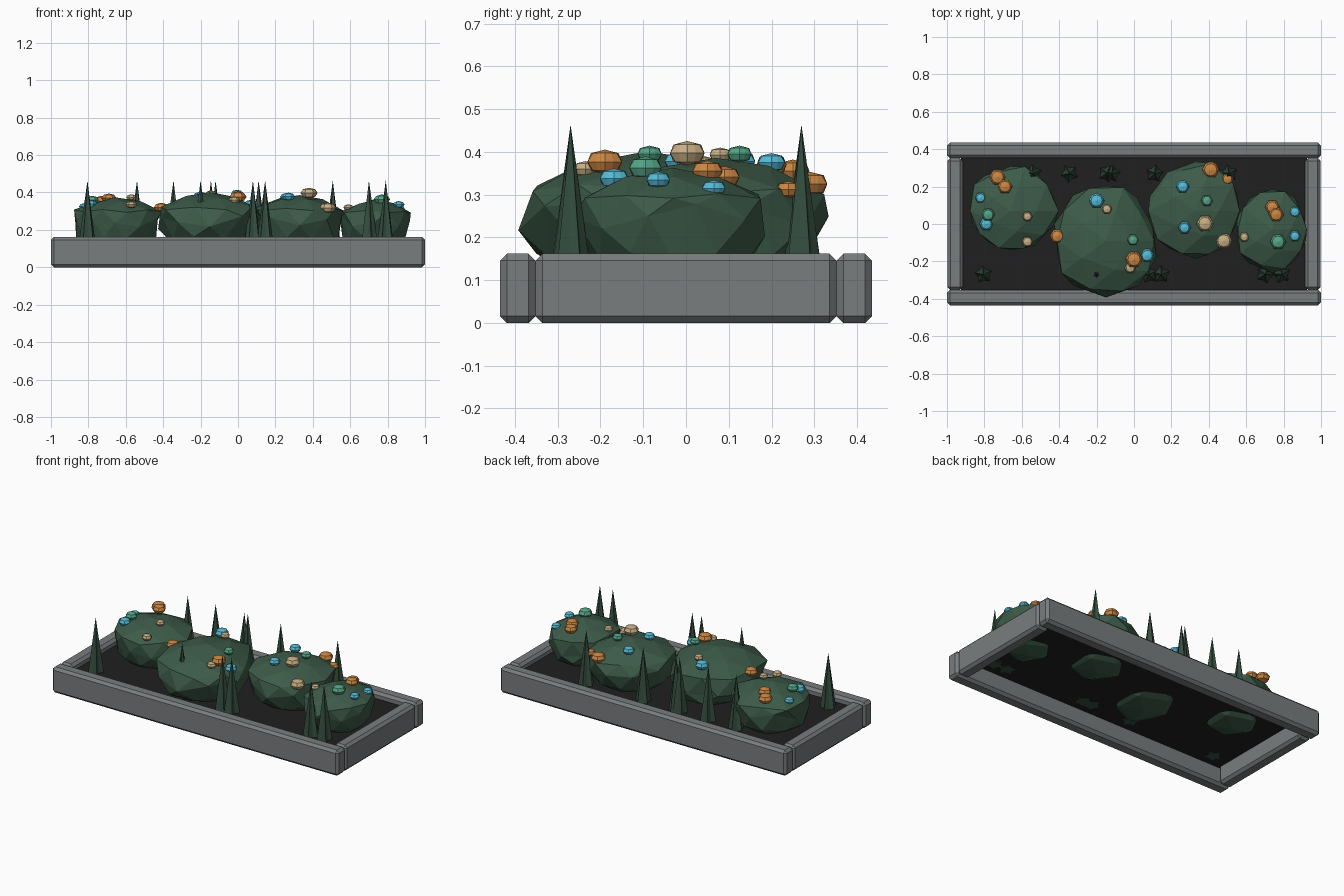
import bpy, bmesh, math, random
from mathutils import Vector

if "Cube" in bpy.data.objects:
    bpy.data.objects.remove(bpy.data.objects["Cube"])

random.seed(4)


def material(name, rgb):
    m = bpy.data.materials.new(name)
    m.diffuse_color = (*rgb, 1)
    m.use_nodes = True
    m.node_tree.nodes["Principled BSDF"].inputs["Base Color"].default_value = m.diffuse_color
    return m


STONE = material("grey stone", (0.19, 0.205, 0.21))
SOIL = material("dark soil", (0.014, 0.014, 0.014))
LEAF = material("leaf green", (0.046, 0.105, 0.066))
BLADE = material("blade green", (0.036, 0.078, 0.052))
FLOWER = {
    "orange": material("orange petals", (0.60, 0.24, 0.055)),
    "blue": material("blue petals", (0.09, 0.50, 0.68)),
    "green": material("mint petals", (0.09, 0.38, 0.24)),
    "cream": material("cream petals", (0.58, 0.43, 0.23)),
}


def finish(bm, name, mat):
    bmesh.ops.recalc_face_normals(bm, faces=bm.faces)
    mesh = bpy.data.meshes.new(name)
    bm.to_mesh(mesh)
    bm.free()
    mesh.materials.append(mat)
    ob = bpy.data.objects.new(name, mesh)
    bpy.context.collection.objects.link(ob)
    return ob


def box(name, lo, hi, mat, bevel=0):
    bm = bmesh.new()
    bmesh.ops.create_cube(bm, size=1)
    for v in bm.verts:
        v.co = [(a + b) / 2 + c * (b - a) for a, b, c in zip(lo, hi, v.co)]
    if bevel:
        bmesh.ops.bevel(bm, geom=bm.edges[:], offset=bevel, segments=1, affect='EDGES')
    return finish(bm, name, mat)


# Stone border and soil bed
for side, s in (("front", -1), ("back", 1)):
    y = sorted((s * 0.352, s * 0.435))
    box(side + "_border", (-1, y[0], 0), (1, y[1], 0.162), STONE, 0.016)
for side, s in (("left", -1), ("right", 1)):
    x = sorted((s * 0.915, s * 0.998))
    box(side + "_border", (x[0], -0.352, 0), (x[1], 0.352, 0.162), STONE, 0.016)
box("soil_bed", (-0.925, -0.365, 0.108), (0.925, 0.365, 0.122), SOIL)


def radius_at(outline, angle):
    """Interpolate the outline radius (angle, radius pairs) around the bush."""
    pts = sorted(outline)
    pts = [(pts[-1][0] - math.tau, pts[-1][1])] + pts + [(pts[0][0] + math.tau, pts[0][1])]
    for (a0, r0), (a1, r1) in zip(pts, pts[1:]):
        if a0 <= angle <= a1:
            return r0 + (r1 - r0) * (angle - a0) / max(a1 - a0, 1e-6)


# Bushes: rough icospheres shaped to a plan outline
def bush(name, cx, cy, top, outline):
    polar = [(math.atan2(y - cy, x - cx), math.hypot(x - cx, y - cy)) for x, y in outline]
    bm = bmesh.new()
    bmesh.ops.create_icosphere(bm, subdivisions=2, radius=1)
    mid = 0.235
    for v in bm.verts:
        x, y, z = v.co
        r = radius_at(polar, math.atan2(y, x)) * random.uniform(0.96, 1.06)
        wide = 1.12 if 0.3 < z < 0.8 else 1
        v.co = (cx + x * r * wide, cy + y * r * wide,
                mid + z * ((top - mid) if z > 0 else 0.165) * random.uniform(0.95, 1.03)
                + (random.uniform(-0.035, 0.045) if abs(z) < 0.2 else 0))
    finish(bm, name, LEAF)


bush("bush_1", -0.66, 0.07, 0.372, [(-0.40, 0.06), (-0.50, 0.24), (-0.63, 0.31), (-0.82, 0.24),
     (-0.88, 0.07), (-0.80, -0.08), (-0.64, -0.14), (-0.48, -0.08)])
bush("bush_2", -0.15, -0.09, 0.405, [(-0.41, -0.13), (-0.36, 0.11), (-0.07, 0.21), (0.03, 0.08),
     (0.11, -0.07), (0.08, -0.24), (-0.155, -0.39), (-0.39, -0.24)])
bush("bush_3", 0.33, 0.07, 0.39, [(0.07, 0.04), (0.17, 0.25), (0.38, 0.32), (0.51, 0.25),
     (0.56, 0.08), (0.50, -0.10), (0.35, -0.18), (0.19, -0.12)])
bush("bush_4", 0.74, -0.03, 0.36, [(0.55, 0.0), (0.58, 0.09), (0.74, 0.19), (0.89, 0.08),
     (0.92, -0.03), (0.87, -0.19), (0.73, -0.25), (0.58, -0.16)])


# Flowers: squat faceted heads with a lobed rim
def flower(name, color, x, y, z, r):
    bm = bmesh.new()
    bmesh.ops.create_uvsphere(bm, u_segments=12, v_segments=4, radius=1)
    for v in bm.verts:
        k = round(math.atan2(v.co.y, v.co.x) / (math.tau / 12)) % 2
        lobe = 0.88 if k and abs(v.co.z) < 0.1 else 1
        v.co = (x + v.co.x * r * lobe, y + v.co.y * r * lobe, z + v.co.z * r * 0.62)
    finish(bm, name, FLOWER[color])


flowers = {
    "orange": [(-0.73, 0.25, 0.355, 0.044), (-0.69, 0.20, 0.37, 0.040), (-0.41, -0.065, 0.32, 0.040),
               (0.0, -0.19, 0.377, 0.046), (0.41, 0.29, 0.325, 0.046), (0.50, 0.24, 0.312, 0.032),
               (0.74, 0.09, 0.342, 0.040), (0.76, 0.05, 0.355, 0.040)],
    "blue": [(-0.82, 0.14, 0.325, 0.030), (-0.79, 0.0, 0.338, 0.037), (-0.20, 0.125, 0.378, 0.042),
             (0.07, -0.168, 0.338, 0.038), (0.26, 0.20, 0.375, 0.036), (0.27, -0.02, 0.378, 0.034),
             (0.86, -0.065, 0.335, 0.031), (0.86, 0.065, 0.315, 0.031)],
    "green": [(-0.78, 0.05, 0.36, 0.036), (-0.005, -0.085, 0.395, 0.032), (0.39, 0.125, 0.395, 0.032),
              (0.77, -0.095, 0.363, 0.043)],
    "cream": [(-0.57, 0.04, 0.374, 0.027), (-0.57, -0.095, 0.335, 0.030), (-0.145, 0.08, 0.393, 0.028),
              (-0.02, -0.235, 0.36, 0.030), (0.38, 0.003, 0.397, 0.046), (0.48, -0.09, 0.318, 0.045),
              (0.59, -0.07, 0.32, 0.027)],
}
for color, spots in flowers.items():
    for i, spot in enumerate(spots):
        flower(f"{color}_flower_{i + 1}", color, *spot)


# Grass blades: tall star-sided cones in a front and a back row
def blade(name, x, y):
    bm = bmesh.new()
    turn = random.uniform(0, math.tau)
    ring = []
    for i in range(10):
        a = turn + i * math.tau / 10
        r = 0.05 if i % 2 == 0 else 0.032
        ring.append(bm.verts.new((x + r * math.cos(a), y + r * math.sin(a), 0.106)))
    tip = bm.verts.new((x, y, 0.464))
    for i in range(10):
        bm.faces.new((ring[i], ring[(i + 1) % 10], tip))
    bm.faces.new(ring[::-1])
    finish(bm, name, BLADE)


rows = {"front": (-0.27, [-0.805, -0.20, 0.08, 0.145, 0.70, 0.79]),
        "back": (0.27, [-0.54, -0.345, -0.145, -0.12, 0.11, 0.507])}
for row, (y, xs) in rows.items():
    for i, x in enumerate(xs):
        blade(f"{row}_blade_{i + 1}", x, y)
